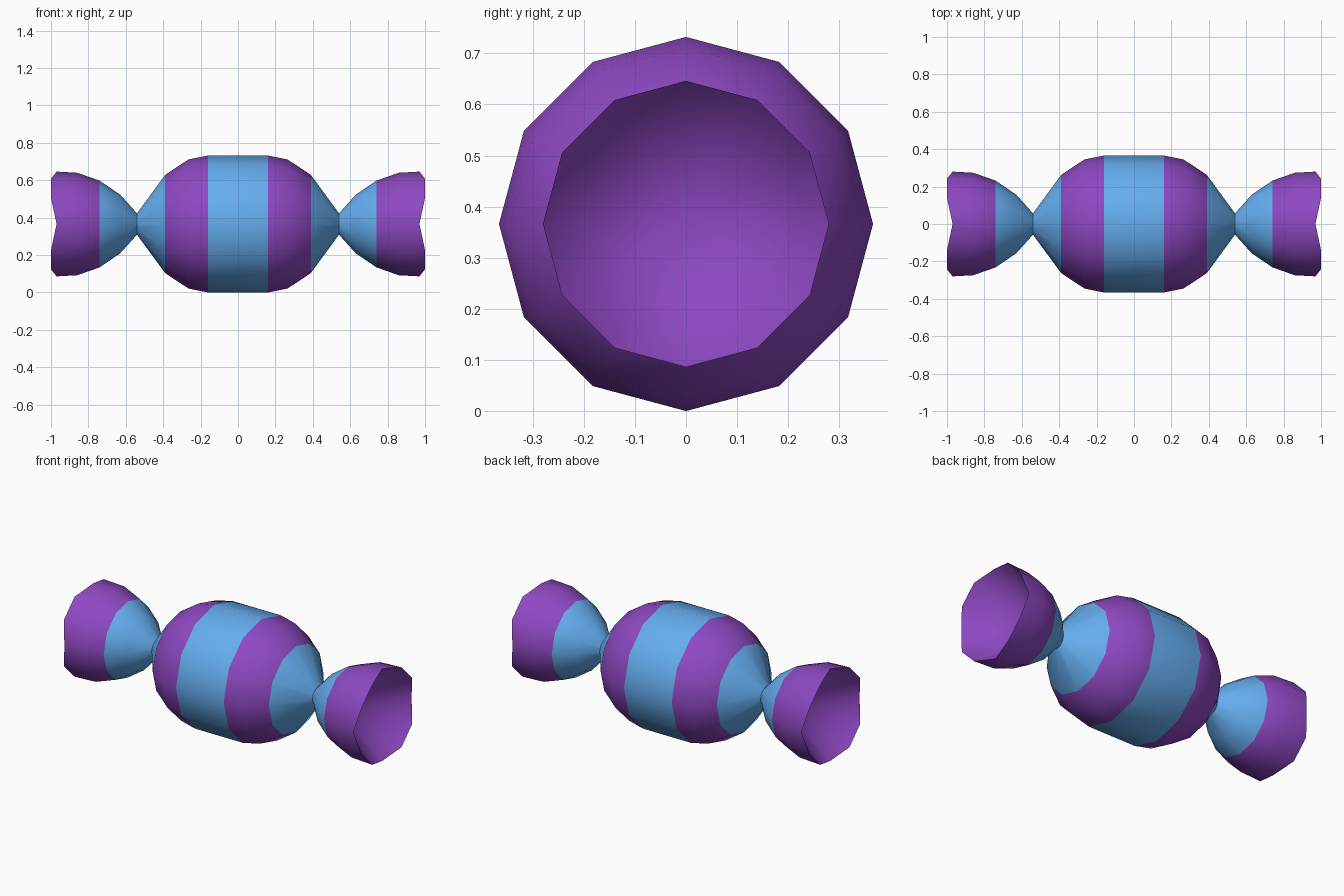
import bpy, bmesh
from math import cos, sin, pi, radians

if "Cube" in bpy.data.objects:
    bpy.data.objects.remove(bpy.data.objects["Cube"])

SIDES = 12
AXIS_Z = 0.366
PURPLE, BLUE = 0, 1


def material(name, rgb):
    m = bpy.data.materials.new(name)
    m.diffuse_color = (*rgb, 1)
    m.use_nodes = True
    m.node_tree.nodes["Principled BSDF"].inputs["Base Color"].default_value = m.diffuse_color
    return m


# half profile from the middle outwards: (x, radius, colour of the band leading to it)
half = [(0.16, 0.366, BLUE), (0.265, 0.345, PURPLE), (0.39, 0.262, PURPLE),
        (0.54, 0.057, BLUE), (0.63, 0.157, BLUE), (0.74, 0.232, BLUE),
        (0.86, 0.274, PURPLE), (0.97, 0.28, PURPLE)]

bm = bmesh.new()


def ring(x, r, flare=0.0):
    """Twelve-sided ring; flare pushes out all but every third point."""
    verts = []
    for i in range(SIDES):
        a = 2 * pi * i / SIDES
        dx = flare if i % 3 else 0
        verts.append(bm.verts.new((x + dx, r * cos(a), AXIS_Z + r * sin(a))))
    return verts


def bridge(a, b, colour):
    for i in range(SIDES):
        j = (i + 1) % SIDES
        bm.faces.new((a[i], a[j], b[j], b[i])).material_index = colour


inner = {}
for s in (-1, 1):
    prev = None
    for k, (x, r, colour) in enumerate(half):
        # the open rim has a wavy edge
        cur = ring(s * x, r, s * 0.03 if k == len(half) - 1 else 0)
        if prev:
            bridge(prev, cur, colour)
        else:
            inner[s] = cur
        prev = cur
    # funnel-shaped hollow inside the twisted end
    tip = bm.verts.new((s * 0.62, 0, AXIS_Z))
    for i in range(SIDES):
        bm.faces.new((prev[i], prev[(i + 1) % SIDES], tip)).material_index = PURPLE

# straight middle band
bridge(inner[-1], inner[1], BLUE)
bmesh.ops.recalc_face_normals(bm, faces=bm.faces)

mesh = bpy.data.meshes.new("candy_wrapper")
bm.to_mesh(mesh)
bm.free()
mesh.materials.append(material("purple_wrap", (0.27, 0.065, 0.54)))
mesh.materials.append(material("blue_wrap", (0.13, 0.42, 0.87)))
candy = bpy.data.objects.new("candy_wrapper", mesh)
bpy.context.collection.objects.link(candy)

# smooth bands, crisp pinches and rims
bpy.context.view_layer.objects.active = candy
candy.select_set(True)
bpy.ops.object.shade_smooth_by_angle(angle=radians(40))
